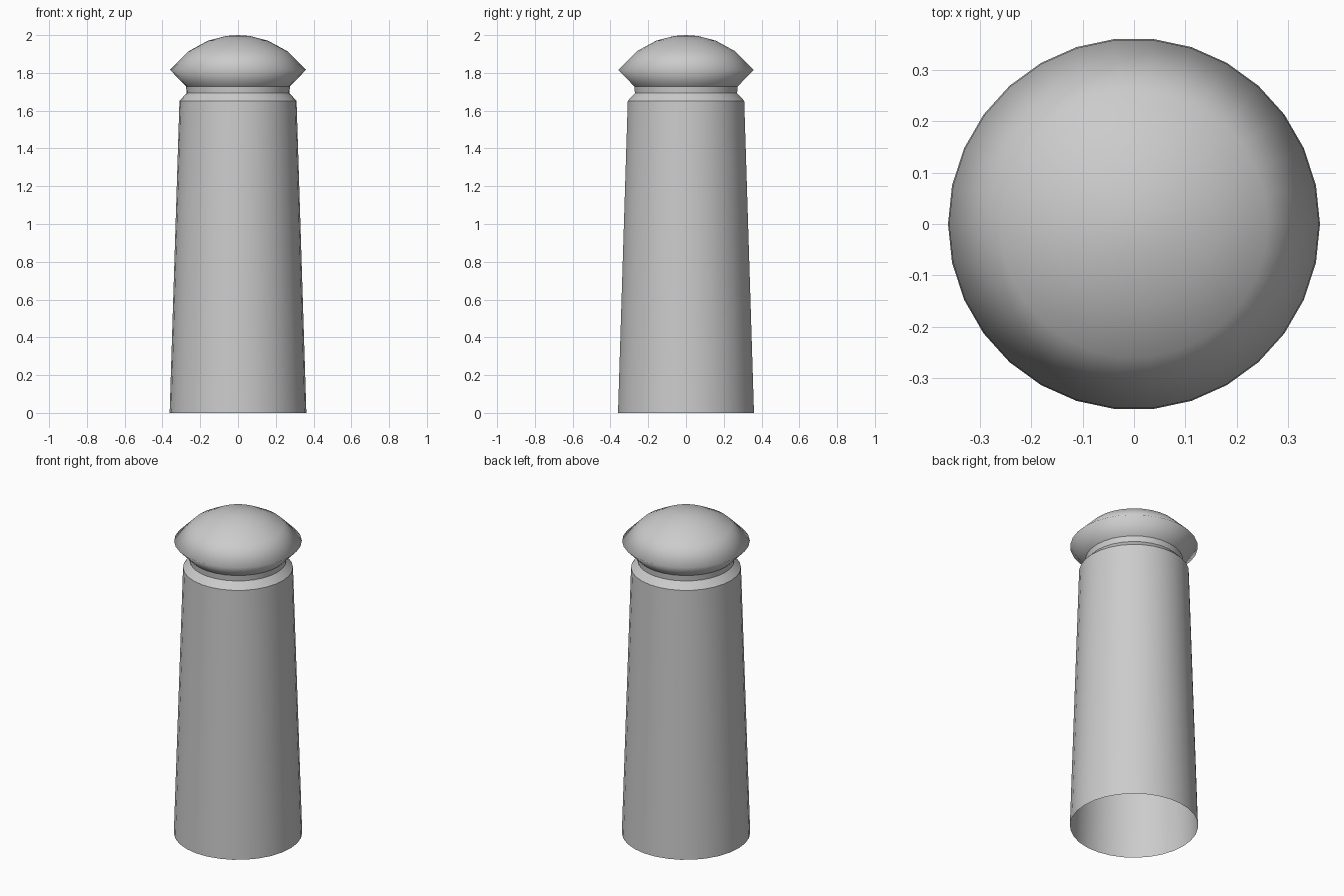
import bpy
import bmesh
from math import cos, sin, radians, tau

SIDES = 30

cube = bpy.data.objects.get("Cube")
if cube:
    bpy.data.objects.remove(cube, do_unlink=True)

# Single painted grey finish
grey = bpy.data.materials.new("light_grey")
grey.use_nodes = True
colour = (0.6, 0.6, 0.6, 1)
grey.diffuse_color = colour
grey.node_tree.nodes["Principled BSDF"].inputs["Base Color"].default_value = colour


def lathe(name, profile, sharp_rings=()):
    """Revolve (radius, height) points around z; a zero radius closes to a point."""
    bm = bmesh.new()
    rings = []
    for r, z in profile:
        if r == 0:
            rings.append([bm.verts.new((0, 0, z))] * SIDES)
        else:
            rings.append([bm.verts.new((r * cos(tau * i / SIDES), r * sin(tau * i / SIDES), z))
                          for i in range(SIDES)])
    for low, high in zip(rings, rings[1:]):
        for i in range(SIDES):
            j = (i + 1) % SIDES
            corners = dict.fromkeys((low[i], low[j], high[j], high[i]))
            bm.faces.new(list(corners)).smooth = True
    for k in sharp_rings:
        for i in range(SIDES):
            bm.edges.get((rings[k][i], rings[k][(i + 1) % SIDES])).smooth = False
    mesh = bpy.data.meshes.new(name)
    bm.to_mesh(mesh)
    bm.free()
    mesh.materials.append(grey)
    obj = bpy.data.objects.new(name, mesh)
    bpy.context.collection.objects.link(obj)
    return obj


# Tapered hollow post, open underneath, with a sloped shoulder and narrow neck
lathe("post", [(0.362, 0), (0.31, 1.652), (0.272, 1.693), (0.275, 1.728)], sharp_rings=(1, 2))

# Mushroom cap: flared underside, soft rim, shallow spherical dome
dome_radius = 0.443
dome = [(dome_radius * sin(radians(a)), 2 - dome_radius * (1 - cos(radians(a))))
        for a in (36, 21, 8, 0)]
lathe("cap", [(0.275, 1.728), (0.36, 1.816)] + dome)
